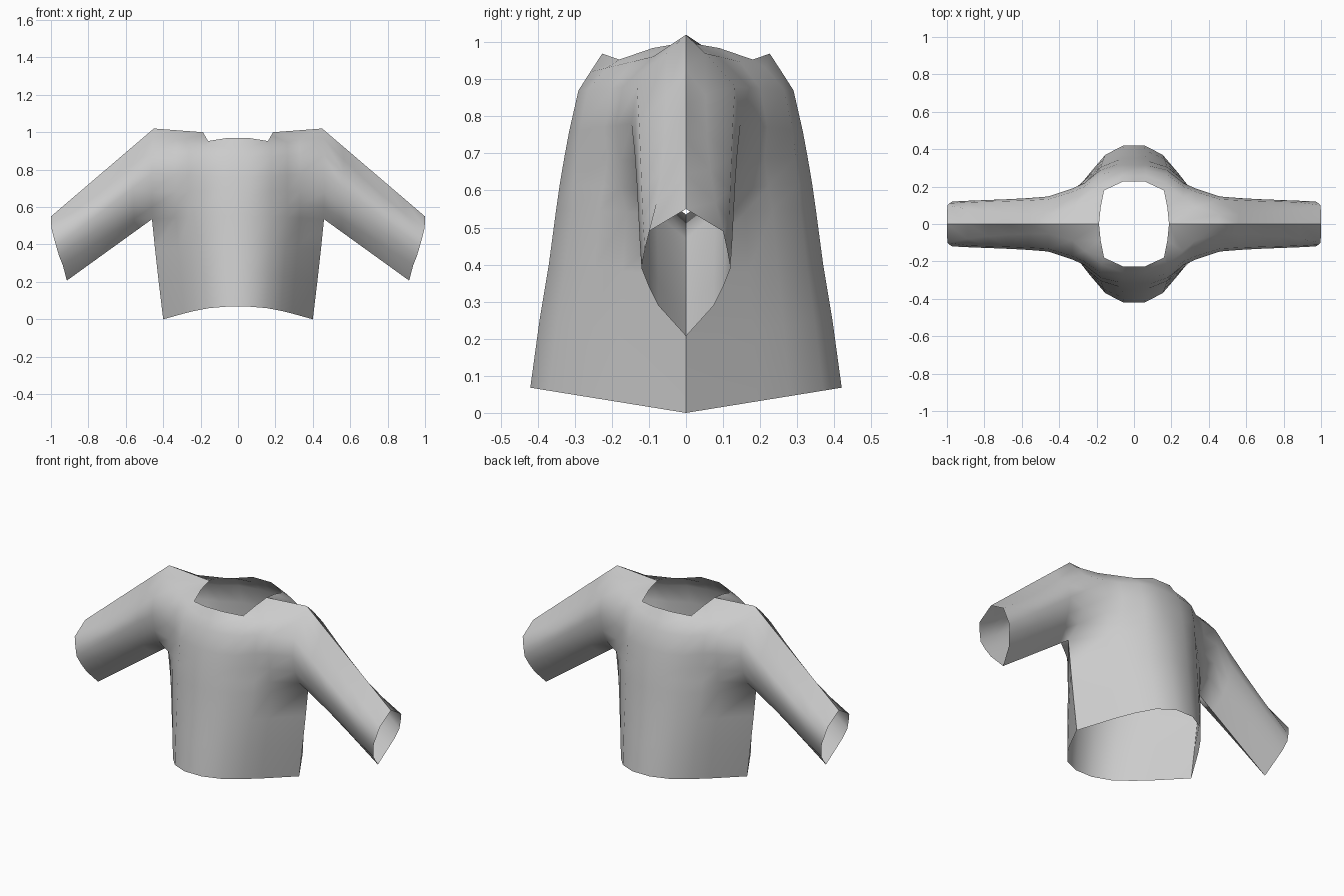
import bpy
import bmesh
from mathutils import Vector

cube = bpy.data.objects.get("Cube")
if cube:
    bpy.data.objects.remove(cube, do_unlink=True)


def material(name, rgb):
    mat = bpy.data.materials.new(name)
    mat.use_nodes = True
    mat.diffuse_color = (*rgb, 1)
    bsdf = mat.node_tree.nodes["Principled BSDF"]
    bsdf.inputs["Base Color"].default_value = (*rgb, 1)
    bsdf.inputs["Roughness"].default_value = 0.8
    return mat


# Cross-section of the body from the centre line to the side seam
ACROSS = (0, 0.14, 0.385, 0.575, 0.72, 1)
ROUND = (1, 1, 0.88, 0.667, 0.46, 0)
UNDERARM = (1, 1, 0.86, 0.54, 0.36, 0)
FLARED = (1, 1, 0.84, 0.43, 0.25, 0)
SLOPED = (1, 1, 0.79, 0.45, 0.18, 0)


def section(centre, side, bulge):
    """Row of points from centre (y, z) to side (x, y, z)."""
    cy, cz = centre
    sx, sy, sz = side
    return [Vector((sx * u, sy + (cy - sy) * p, sz + (cz - sz) * p))
            for u, p in zip(ACROSS, bulge)]


# Armhole and cuff, from the underarm seam up to the shoulder seam
armhole = [(0.46, 0, 0.535), (0.46, 0.085, 0.60), (0.46, 0.125, 0.68),
           (0.46, 0.147, 0.78), (0.46, 0.132, 0.88), (0.455, 0.052, 0.97),
           (0.45, 0, 1.02)]
cuff = [(0.915, 0, 0.207), (0.937, 0.075, 0.29), (0.957, 0.1, 0.34),
        (0.972, 0.12, 0.39), (0.986, 0.111, 0.44), (0.998, 0.1, 0.49),
        (1.0, 0, 0.55)]

# Body rows: hem to underarm, underarm to chest, then the shoulder slope
body = [section((0.42, 0.068), (0.40, 0, 0), ROUND),
        section((0.395, 0.25), (0.424, 0, 0.20), ROUND),
        section((0.37, 0.40), (0.443, 0, 0.37), ROUND),
        section((0.35, 0.55), armhole[0], ROUND),
        section((0.34, 0.62), armhole[1], UNDERARM),
        section((0.328, 0.69), armhole[2], FLARED),
        section((0.315, 0.76), armhole[3], FLARED),
        section((0.29, 0.87), armhole[4], FLARED),
        section((0.258, 0.92), armhole[5], SLOPED)]

# Neckline and shoulder seam
body.append([Vector(p) for p in (
    (0, 0.226, 0.969), (0.06, 0.226, 0.969), (0.16, 0.18, 0.953),
    (0.178, 0.09, 0.984), (0.187, 0, 1.0), armhole[-1])])

# Sleeve rings, slimming quickly below and peaked along the upper seam
PEAK_SAG = (0, 0, 0, 0, 0.06, 0.11, 0)
sleeve = []
for step in range(6):
    t = step / 5
    bow = t * (1 - t)
    ring = []
    for a, b, sag in zip(armhole, cuff, PEAK_SAG):
        p = Vector(a).lerp(Vector(b), t)
        ease = t ** 2.5 if sag > 0.1 else 1 - (1 - t) ** 3
        p.y = a[1] + (b[1] - a[1]) * ease
        if 0.1 <= b[1] and sag < 0.1:
            p.y += 0.03 * bow
        p.z -= sag * bow
        ring.append(p)
    sleeve.append(ring)


def add_sheet(bm, rows, sx, sy, flip):
    """Skin a grid of points in one mirrored quarter."""
    grid = [[bm.verts.new((p.x * sx, p.y * sy, p.z)) for p in row] for row in rows]
    for low, high in zip(grid, grid[1:]):
        for i in range(len(low) - 1):
            quad = [low[i], low[i + 1], high[i + 1], high[i]]
            if (sx * sy > 0) != flip:
                quad.reverse()
            bm.faces.new(quad)


# Whole garment: four mirrored quarters welded at the seams
bm = bmesh.new()
for sx in (1, -1):
    for sy in (1, -1):
        add_sheet(bm, body, sx, sy, False)
        add_sheet(bm, sleeve, sx, sy, True)
bmesh.ops.remove_doubles(bm, verts=bm.verts[:], dist=0.0005)

# Smooth cloth with sharp side, sleeve and shoulder seams
for face in bm.faces:
    face.smooth = True
for edge in bm.edges:
    if all(abs(v.co.y) < 0.0001 for v in edge.verts):
        edge.smooth = False

mesh = bpy.data.meshes.new("shirt")
bm.to_mesh(mesh)
bm.free()
mesh.materials.append(material("light grey cloth", (0.6, 0.6, 0.6)))
shirt = bpy.data.objects.new("shirt", mesh)
bpy.context.collection.objects.link(shirt)
